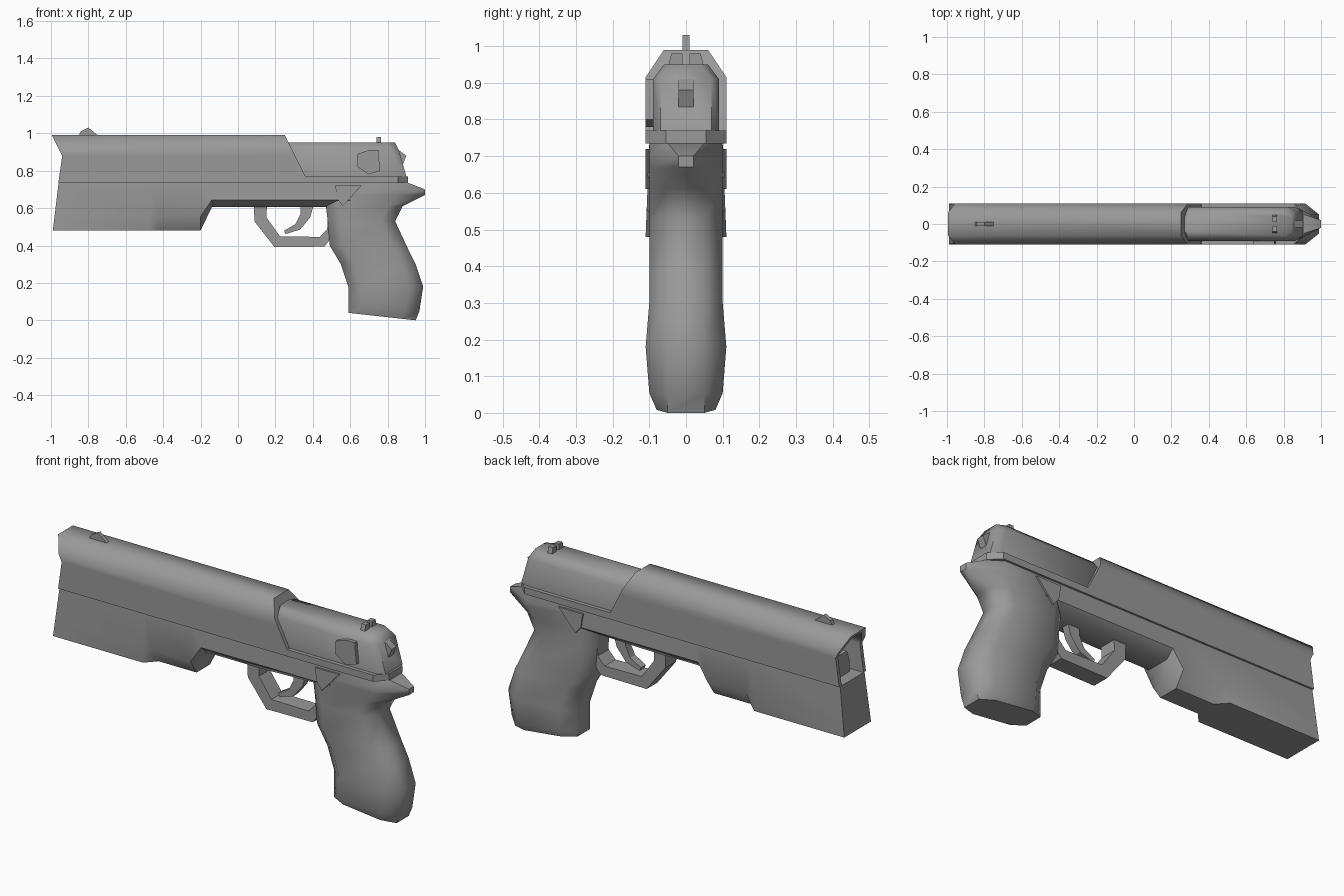
import bpy, bmesh, math
from mathutils import Vector

default_cube = bpy.data.objects.get("Cube")
if default_cube:
    bpy.data.objects.remove(default_cube, do_unlink=True)

# Shared levels and widths
TOP = 0.99
LEDGE = 0.77
SEAM = 0.735
GUARD_TOP = 0.605
BELLY = 0.48
HALF = 0.11
WALL = 0.02
SHADE = 0.32

metal = bpy.data.materials.new("gun grey")
metal.use_nodes = True
metal.diffuse_color = (SHADE, SHADE, SHADE, 1)
shader = metal.node_tree.nodes["Principled BSDF"]
shader.inputs["Base Color"].default_value = metal.diffuse_color


def loft(name, rings, smooth_angle=30):
    """Skin a list of equal-length closed rings and cap both ends."""
    bm = bmesh.new()
    loops = [[bm.verts.new(point) for point in ring] for ring in rings]
    for first, second in zip(loops, loops[1:]):
        for i in range(len(first)):
            bm.faces.new((first[i - 1], first[i], second[i], second[i - 1]))
    bm.faces.new(loops[0])
    bm.faces.new(loops[-1])
    bmesh.ops.recalc_face_normals(bm, faces=bm.faces)
    mesh = bpy.data.meshes.new(name)
    bm.to_mesh(mesh)
    bm.free()
    mesh.materials.append(metal)
    part = bpy.data.objects.new(name, mesh)
    bpy.context.collection.objects.link(part)
    bpy.ops.object.select_all(action='DESELECT')
    part.select_set(True)
    bpy.context.view_layer.objects.active = part
    bpy.ops.object.shade_smooth_by_angle(angle=math.radians(smooth_angle))


def mirrored(half):
    """Complete a half section with its reflection in y."""
    return half + [(-y, z) for y, z in reversed(half)]


def plate(name, outline, y_start, y_end):
    """Extrude an outline drawn in x and z along y."""
    loft(name, [[(x, y, z) for x, z in outline] for y in (y_start, y_end)])


def band(name, path, thick_start, thick_end, half_width):
    """Sweep a tapering rectangular bar along a path drawn in x and z."""
    points = [Vector(p) for p in path]
    last = len(points) - 1
    rings = []
    for i, point in enumerate(points):
        before = (point - points[max(i - 1, 0)]).normalized()
        after = (points[min(i + 1, last)] - point).normalized()
        along = (before + after).normalized()
        thickness = thick_start + (thick_end - thick_start) * i / last
        mitre = along.dot(after if i < last else before)
        side = Vector((-along.y, along.x)) * thickness / 2 / mitre
        inner, outer = point + side, point - side
        rings.append([
            (inner.x, -half_width, inner.y), (inner.x, half_width, inner.y),
            (outer.x, half_width, outer.y), (outer.x, -half_width, outer.y)])
    loft(name, rings)


def cut_ring(z, front, back, width, front_flat, back_flat, front_cut, back_cut, drop=0):
    """Level eight-sided ring with cut corners; drop lowers its back end."""
    half = [(front, front_flat), (front + front_cut, width),
            (back - back_cut, width), (back, back_flat)]
    outline = half + [(x, -y) for x, y in reversed(half)]
    return [(x, y, z - drop * (x - front) / (back - front)) for x, y in outline]


# Slide, hollow at the notched muzzle and raked at the rear shoulder
def slide_section(inset):
    width, top = HALF - inset, TOP - inset
    shoulder = top - 0.075
    return mirrored([(width, SEAM), (width, LEDGE), (width, 0.88),
                     (width, shoulder), (width - 0.05, top)])


def muzzle_x(z):
    return -0.94 - max((z - 0.88) / 2, (0.88 - z) / 7)


def shoulder_x(z):
    return 0.25 + (TOP - max(z, LEDGE)) / 2


skin, bore = slide_section(0), slide_section(WALL)
loft("slide", [
    [(-0.8, y, z) for y, z in bore],
    [(muzzle_x(z), y, z) for y, z in bore],
    [(muzzle_x(z), y, z) for y, z in skin],
    [(shoulder_x(z), y, z) for y, z in skin],
], 60)

# Barrel block inside the muzzle
barrel = mirrored([(0.06, SEAM), (0.06, 0.8), (0.04, 0.85)])
loft("barrel", [[(x, y, z) for y, z in barrel] for x in (-0.9, -0.78)])

# Rear body, narrowing at the top and sloping at the back
loft("rear_body", [
    cut_ring(z, 0.27, back, width, width - WALL, width - WALL, WALL, 2 * WALL)
    for z, back, width in ((LEDGE, 0.9, 0.09), (0.91, 0.86, 0.09), (0.95, 0.84, 0.06))
], 60)

# Ledge under the rear body
loft("rear_ledge", [
    cut_ring(z, 0.36, 0.91, HALF, HALF, HALF / 2, WALL, HALF / 2) for z in (SEAM, LEDGE)
])


# Frame, flaring downwards, with a narrowed underside behind the muzzle block
def flare(z):
    return 0.1 + (SEAM - z) / 25


frame_rings = []
for x, bottom, narrowing in (
        (-0.99, BELLY, 1), (-0.47, BELLY, 1), (-0.42, BELLY, 0.5), (-0.2, BELLY, 0.5),
        (-0.14, GUARD_TOP, 0.6), (0.2, GUARD_TOP, 0.6), (0.6, GUARD_TOP, 0.4)):
    middle = bottom + (SEAM - bottom) * 0.3
    rake = 0.12 if x < -0.9 else 0
    section = mirrored([(flare(bottom) * narrowing, bottom),
                        (flare(middle), middle), (flare(SEAM), SEAM)])
    frame_rings.append([(x + rake * (z - bottom), y, z) for y, z in section])
loft("frame", frame_rings, 45)


# Grip with its pointed tang and slanted foot
def grip_ring(z, front, back, back_flat=0.05, width=0.1, drop=0):
    back_cut = 0.2 - back_flat * 2.5
    return cut_ring(z, front, back, width, 0.05, back_flat, 0.07, back_cut, drop)


loft("grip", [
    grip_ring(SEAM, 0.46, 0.91),
    grip_ring(0.7, 0.46, 1, WALL),
    grip_ring(0.67, 0.46, 1, WALL),
    grip_ring(0.61, 0.47, 0.88),
    grip_ring(0.53, 0.48, 0.84),
    grip_ring(0.4, 0.49, 0.91, drop=WALL),
    grip_ring(0.3, 0.55, 0.95),
    grip_ring(0.18, 0.59, 0.99, width=HALF),
    grip_ring(0.07, 0.59, 0.97, drop=WALL),
    grip_ring(0.04, 0.59, 0.95, width=0.08, drop=0.04),
], 55)

# Trigger guard and trigger
band("trigger_guard", [(0.12, 0.62), (0.12, 0.54), (0.21, 0.42), (0.45, 0.42),
                       (0.5, 0.48), (0.5, 0.6)], 0.07, 0.04, 0.045)
band("trigger", [(0.37, 0.62), (0.36, 0.56), (0.32, 0.5), (0.25, 0.47)], 0.07, WALL, WALL)

# Catch plates, one on each side
for side, sign in (("left", 1), ("right", -1)):
    plate("catch_" + side, [(0.52, 0.72), (0.66, 0.72), (0.56, 0.61), (0.53, 0.65)],
          sign * 0.08, sign * HALF)

# Safety lever on the right side only
plate("safety_lever", [(0.64, 0.82), (0.64, 0.89), (0.7, 0.91), (0.75, 0.91),
                       (0.76, 0.8), (0.7, 0.78)], -0.08, -HALF)

# Front sight
plate("front_sight", [(-0.85, TOP), (-0.84, 1.01), (-0.8, 1.03), (-0.75, TOP)], -0.01, 0.01)

# Rear sight, two posts with a notch between them
for side, sign in (("left", 1), ("right", -1)):
    post = [(0.01, 0.94), (0.05, 0.94), (0.04, 0.98), (0.01, 0.98)]
    loft("rear_sight_" + side, [[(x, sign * y, z) for y, z in post] for x in (0.74, 0.765)])

# Hammer
plate("hammer", [(0.83, 0.9), (0.86, 0.91), (0.9, 0.88), (0.88, 0.83)], -WALL, WALL)
